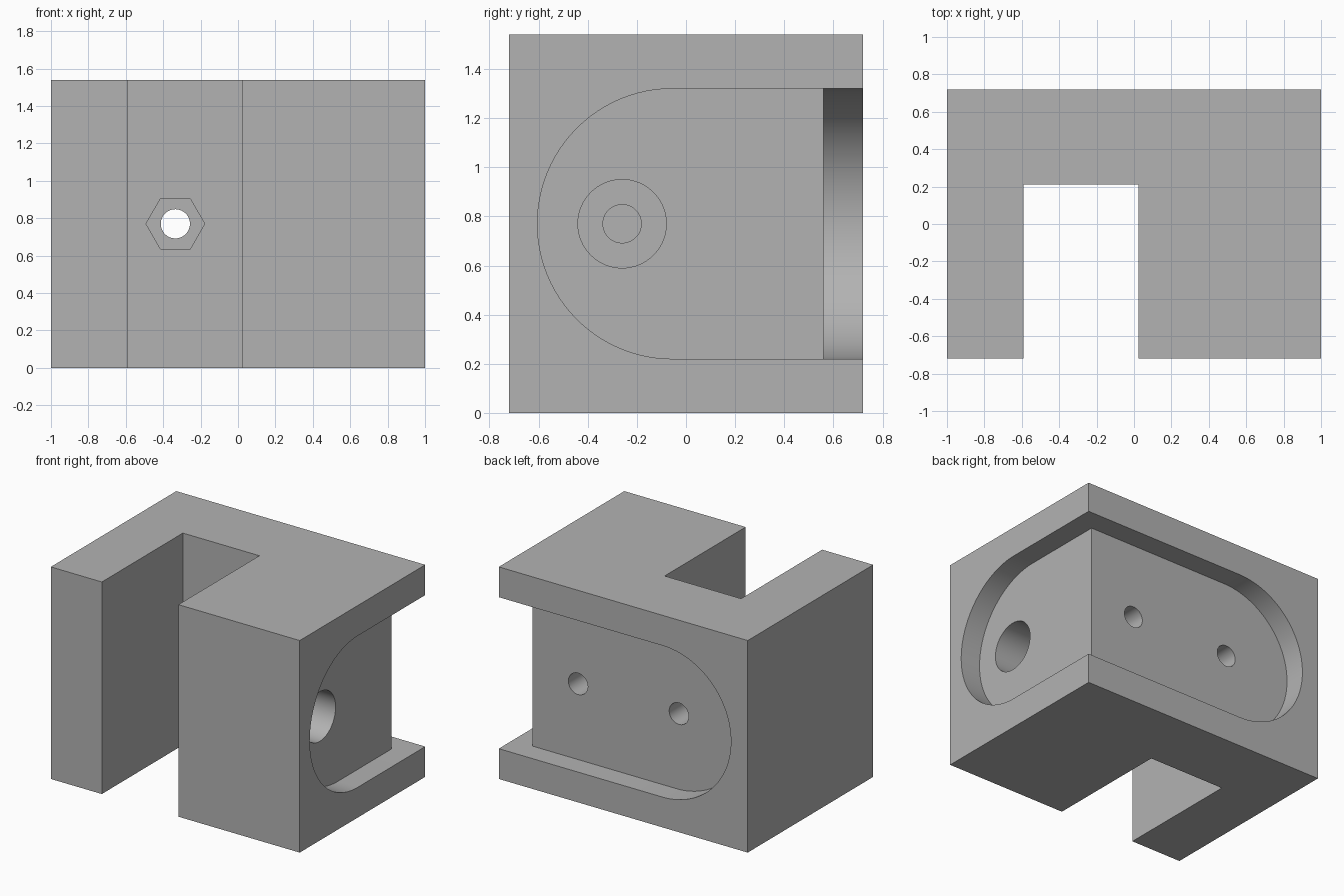
import bpy, bmesh, math

if "Cube" in bpy.data.objects:
    bpy.data.objects.remove(bpy.data.objects["Cube"], do_unlink=True)

W, D, H = 1.0, 0.72, 1.54           # half width, half depth, height
MID = H / 2                         # height of all holes
RECESS, RADIUS = 0.16, 0.55         # wrap-around pocket depth and end radius
OVER = 0.2                          # cutter overshoot

grey = bpy.data.materials.new("plain grey")
grey.use_nodes = True
grey.diffuse_color = (0.45, 0.45, 0.45, 1)
grey.node_tree.nodes["Principled BSDF"].inputs["Base Color"].default_value = (0.45, 0.45, 0.45, 1)


def prism(name, profile, axis, start, end):
    """Extrude a flat profile along the x, y or z axis."""
    place = {"x": lambda a, b, t: (t, a, b),
             "y": lambda a, b, t: (a, t, b),
             "z": lambda a, b, t: (a, b, t)}[axis]
    bm = bmesh.new()
    lower = [bm.verts.new(place(a, b, start)) for a, b in profile]
    upper = [bm.verts.new(place(a, b, end)) for a, b in profile]
    bm.faces.new(lower)
    bm.faces.new(upper)
    n = len(profile)
    for i in range(n):
        j = (i + 1) % n
        bm.faces.new((lower[i], lower[j], upper[j], upper[i]))
    bmesh.ops.recalc_face_normals(bm, faces=bm.faces)
    mesh = bpy.data.meshes.new(name)
    bm.to_mesh(mesh)
    bm.free()
    mesh.materials.append(grey)
    obj = bpy.data.objects.new(name, mesh)
    bpy.context.collection.objects.link(obj)
    return obj


def ring(a, b, radius, sides=64):
    return [(a + radius * math.cos(math.tau * i / sides),
             b + radius * math.sin(math.tau * i / sides)) for i in range(sides)]


def round_end(centre, far):
    """Slot profile: semicircle on the low side, open on the far side."""
    arc = [(centre - RADIUS * math.sin(math.pi * i / 48),
            MID + RADIUS * math.cos(math.pi * i / 48)) for i in range(49)]
    return arc + [(far, MID - RADIUS), (far, MID + RADIUS)]


# U-shaped body with the channel open to the front
outline = [(-W, -D), (-0.59, -D), (-0.59, 0.21), (0.025, 0.21),
           (0.025, -D), (W, -D), (W, D), (-W, D)]
body = prism("bracket_body", outline, "z", 0, H)

side_wall, back_wall = W - RECESS, D - RECESS
cutters = [
    # pockets wrapping round the back corner
    prism("side_pocket", round_end(-0.055, D + OVER), "x", side_wall, W + OVER),
    prism("back_pocket", round_end(-0.315, W + OVER), "y", back_wall, D + OVER),
    # counterbored hole through the thick arm
    prism("counterbore", ring(-0.26, MID, 0.18), "x", side_wall - 0.46, W),
    prism("side_hole", ring(-0.26, MID, 0.078), "x", -0.1, W - 0.3),
    # through hole with nut recess, and blind hole
    prism("back_through_hole", ring(-0.335, MID, 0.078), "y", 0.1, D),
    prism("nut_recess", ring(-0.335, MID, 0.157, 6), "y", 0.1, 0.36),
    prism("back_blind_hole", ring(0.475, MID, 0.078), "y", 0.16, D),
]

bpy.context.view_layer.objects.active = body
for cutter in cutters:
    cutter.hide_render = True
    mod = body.modifiers.new(cutter.name, "BOOLEAN")
    mod.operation = "DIFFERENCE"
    mod.solver = "EXACT"
    mod.object = cutter
    bpy.ops.object.modifier_apply(modifier=mod.name)
    bpy.data.objects.remove(cutter, do_unlink=True)

# smooth curved walls, sharp edges
bpy.ops.object.select_all(action="DESELECT")
body.select_set(True)
bpy.ops.object.shade_smooth_by_angle()
